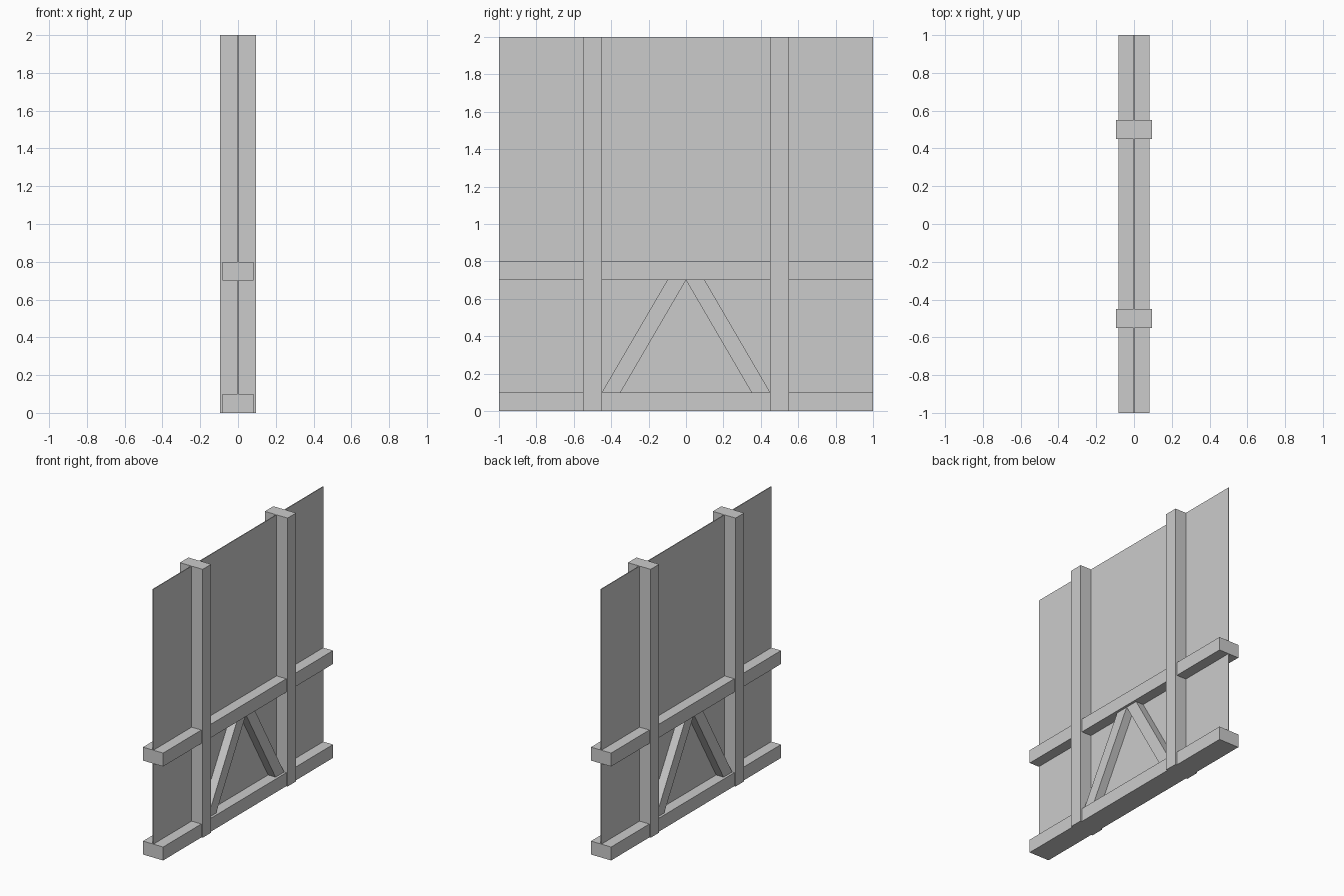
import bpy
import bmesh

cube = bpy.data.objects.get("Cube")
if cube:
    bpy.data.objects.remove(cube, do_unlink=True)

grey = bpy.data.materials.new("plain_grey")
grey.use_nodes = True
colour = (0.6, 0.6, 0.6, 1)
grey.diffuse_color = colour
grey.node_tree.nodes["Principled BSDF"].inputs["Base Color"].default_value = colour


def slab(name, outline, half_depth):
    """Extrude a (y, z) outline evenly to both sides of x = 0."""
    bm = bmesh.new()
    face = bm.faces.new([bm.verts.new((-half_depth, y, z)) for y, z in outline])
    new = bmesh.ops.extrude_face_region(bm, geom=[face])["geom"]
    moved = [v for v in new if isinstance(v, bmesh.types.BMVert)]
    bmesh.ops.translate(bm, verts=moved, vec=(2 * half_depth, 0, 0))
    bmesh.ops.recalc_face_normals(bm, faces=bm.faces)
    mesh = bpy.data.meshes.new(name)
    bm.to_mesh(mesh)
    bm.free()
    mesh.materials.append(grey)
    obj = bpy.data.objects.new(name, mesh)
    bpy.context.collection.objects.link(obj)
    return obj


def box(name, y0, y1, z0, z1, half_depth):
    return slab(name, [(y0, z0), (y1, z0), (y1, z1), (y0, z1)], half_depth)


# Thin wall sheet
box("wall_panel", -1, 1, 0, 2, 0.003)

# Horizontal rails through the wall
box("bottom_rail", -1, 1, 0, 0.1, 0.083)
box("middle_rail", -1, 1, 0.7, 0.8, 0.083)

# Upright posts and slanted braces, mirrored front to back
for side, label in ((-1, "front"), (1, "back")):
    box(label + "_post", side * 0.45, side * 0.55, 0, 2, 0.094)
    foot_and_head = [(0.45, 0.1), (0.35, 0.1), (0, 0.7), (0.1, 0.7)]
    slab(label + "_brace", [(side * y, z) for y, z in foot_and_head], 0.065)
